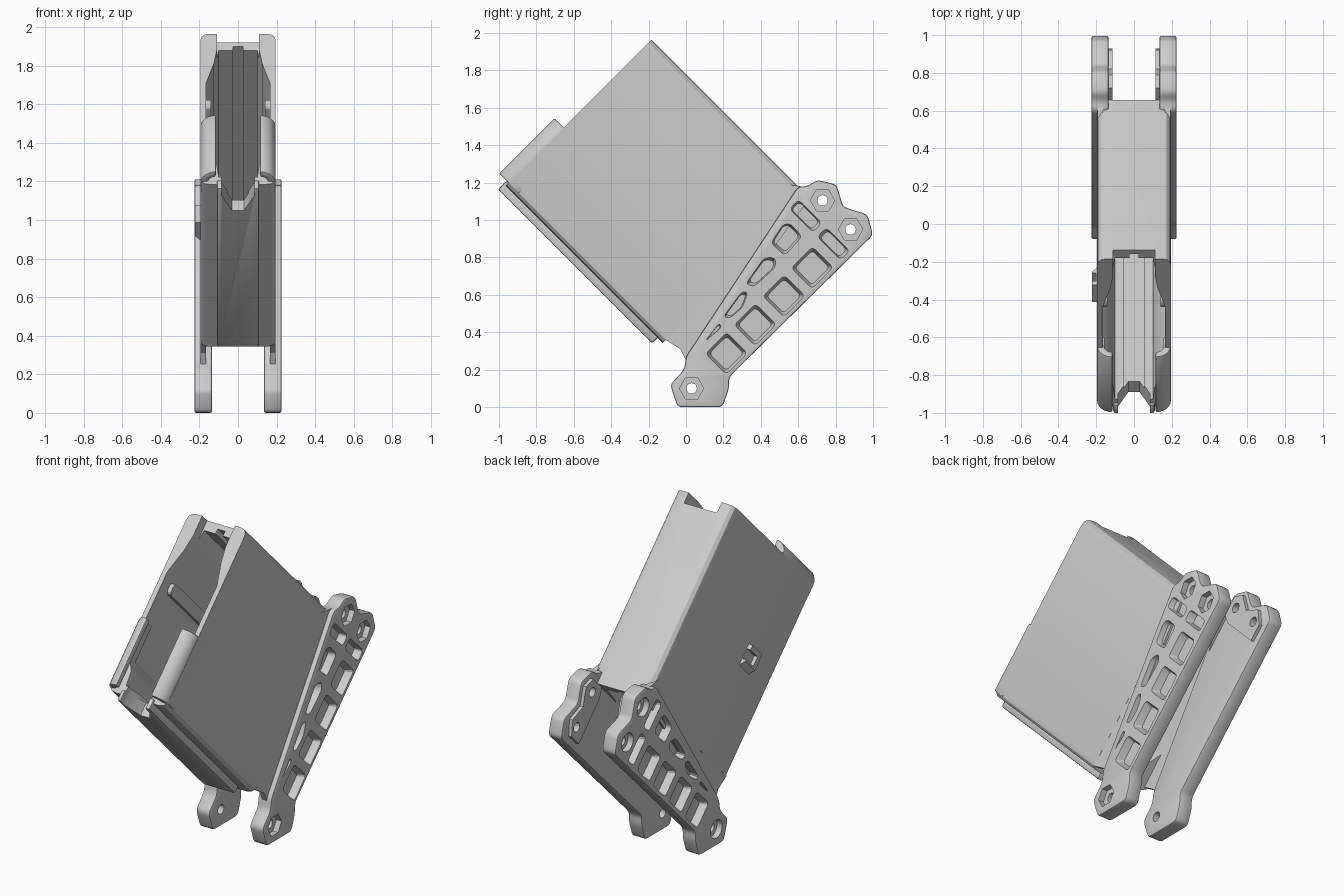
import bpy, bmesh, math
from mathutils import Vector

if "Cube" in bpy.data.objects:
    bpy.data.objects.remove(bpy.data.objects["Cube"])

grey = bpy.data.materials.new("plain_grey")
grey.use_nodes = True
grey.diffuse_color = (0.6, 0.6, 0.6, 1)
grey.node_tree.nodes["Principled BSDF"].inputs["Base Color"].default_value = (0.6, 0.6, 0.6, 1)
A = math.sqrt(0.5)
parts = []


# The body leans 45 degrees: u runs down its length, v across its depth
def tilt(x, u, v):
    return Vector((x, (u + v) * A, (v - u) * A))


def along_u(p, q, h):      # profile in (x, v)
    return tilt(p, h, q)


def along_v(p, q, h):      # profile in (x, u)
    return tilt(p, q, h)


def across(p, q, h):       # profile in (u, v)
    return tilt(h, p, q)


def upright(p, q, h):      # profile in (y, z)
    return Vector((h, p, q))


def prism(name, pts, lo, hi, place, taper=1.0):
    """Extrude a profile from lo to hi, scaling the lo end by taper."""
    bm = bmesh.new()
    cp = sum(p for p, q in pts) / len(pts)
    cq = sum(q for p, q in pts) / len(pts)
    a = [bm.verts.new(place(cp + (p - cp) * taper, cq + (q - cq) * taper, lo)) for p, q in pts]
    b = [bm.verts.new(place(p, q, hi)) for p, q in pts]
    bm.faces.new(a)
    bm.faces.new(b)
    for i in range(len(pts)):
        j = (i + 1) % len(pts)
        bm.faces.new((a[i], a[j], b[j], b[i]))
    bmesh.ops.recalc_face_normals(bm, faces=bm.faces)
    mesh = bpy.data.meshes.new(name)
    bm.to_mesh(mesh)
    bm.free()
    mesh.materials.append(grey)
    ob = bpy.data.objects.new(name, mesh)
    bpy.context.collection.objects.link(ob)
    return ob


def part(*args):
    ob = prism(*args)
    parts.append(ob)
    return ob


def apply(ob, mod):
    bpy.context.view_layer.objects.active = ob
    bpy.ops.object.modifier_apply(modifier=mod.name)


def bevel(ob, width, segments=2):
    mod = ob.modifiers.new("bevel", 'BEVEL')
    mod.width, mod.segments = width, segments
    mod.limit_method, mod.angle_limit = 'ANGLE', math.radians(35)
    apply(ob, mod)


def cut(ob, *args):
    tool = prism("cutter", *args)
    tool.hide_render = True
    mod = ob.modifiers.new("cut", 'BOOLEAN')
    mod.operation, mod.solver, mod.object = 'DIFFERENCE', 'EXACT', tool
    apply(ob, mod)
    bpy.data.objects.remove(tool)


def box(p0, p1, q0, q1):
    return [(p0, q0), (p1, q0), (p1, q1), (p0, q1)]


def arc(cx, cy, r, a0, a1, n=6):
    angles = [math.radians(a0 + (a1 - a0) * i / n) for i in range(n + 1)]
    return [(cx + r * math.cos(t), cy + r * math.sin(t)) for t in angles]


def ring(cx, cy, r, n):
    return [(cx + r * math.cos(math.tau * i / n), cy + r * math.sin(math.tau * i / n)) for i in range(n)]


def rounded(pts, r):
    """Trim each corner of a profile with a small curve."""
    out = []
    for i, p in enumerate(pts):
        p, a, b = Vector(p), Vector(pts[i - 1]), Vector(pts[(i + 1) % len(pts)])
        s = p + (a - p).normalized() * min(r, (a - p).length * 0.45)
        e = p + (b - p).normalized() * min(r, (b - p).length * 0.45)
        for t in (0, 0.33, 0.67, 1):
            out.append(tuple(s * (1 - t) ** 2 + p * 2 * t * (1 - t) + e * t * t))
    return out


def mirrored(half):
    return half + [(-x, y) for x, y in reversed(half)]


# Hollow sleeve, open at both ends
body = part("body_sleeve", rounded(box(-0.195, 0.195, 0.155, 1.259), 0.05), -1.52, -0.33, along_u)
cavity = mirrored([(0.055, 0.19), (0.055, 0.21), (0.1, 0.21), (0.11, 0.3), (0.165, 0.38),
                   (0.165, 0.9), (0.125, 1.04), (0.1, 1.2), (0.025, 1.2), (0.025, 1.23)])
cut(body, cavity, -1.7, 0, along_u)
# Notches in the rear and front walls of the mouth
cut(body, box(-0.11, 0.11, -1.7, -1.455), 1.1, 1.4, along_v)
mouth = mirrored([(0.085, -1.7), (0.085, -1.48), (0.03, -1.37)])
cut(body, mouth, 0, 0.3, along_v)

# Rail along the front wall
rail = part("front_rail", box(-0.11, 0.11, -1.534, -0.368), 0.112, 0.18, along_v)
bevel(rail, 0.012)
cut(rail, mouth, 0, 0.3, along_v)

for s, side in ((1, "left"), (-1, "right")):
    # Curled lip over the mouth
    curl = arc(0.115, -1.51, 0.08, 0, -90) + arc(0.115, -1.51, 0.04, -90, 0)
    curl = [(0.195, -1.44)] + curl + [(0.155, -1.44)]
    lip = part(side + "_mouth_lip", [(s * x, u) for x, u in curl], 0.177, 0.595, along_v)
    bevel(lip, 0.008)

    # Guide rib inside the sleeve
    rib = part(side + "_guide_rib", rounded(box(-1.44, -0.6, 0.8, 0.87), 0.03), s * 0.14, s * 0.18, across)

    # Web joining the sleeve to the mounting plate
    part(side + "_web", [(-0.11, 0.36), (-0.03, 0.31), (0, 0.25), (0.1, 0.35), (0.65, 1.1),
                         (0.62, 1.18), (0.45, 1.2), (-0.05, 0.5)], s * 0.165, s * 0.1945, upright)

    # Mounting plate
    outline = [(0.6, 1.18), (0.65, 1.18), (0.7, 1.215), (0.805, 1.19), (0.84, 1.07), (0.97, 1.03),
               (1.0, 0.92), (0.23, 0.16), (0.23, 0.1), (0.195, 0.0), (-0.045, 0.0), (-0.085, 0.12),
               (-0.01, 0.2), (0.0, 0.27)]
    plate = part(side + "_mounting_plate", rounded(outline, 0.025), s * 0.135, s * 0.225, upright)
    bevel(plate, 0.009)

    # Inner thickening near the upper bolts
    boss = part(side + "_bolt_boss", [(0.64, 1.1), (0.72, 1.18), (0.79, 1.16), (0.82, 1.05), (0.92, 1.01),
                                      (0.93, 0.91), (0.86, 0.84), (0.66, 1.04)], s * 0.115, s * 0.14, upright)

    # Lightening pockets
    pockets = [box(-0.13, 0.03, c - 0.082, c + 0.082) for c in (0.356, 0.573, 0.79, 1.004)]
    pockets += [box(u, u + 0.18, 1.14, 1.21) for u in (-0.15, -0.36)]
    pockets += [
        [(-0.3, 0.94), (-0.325, 1.06), (-0.297, 1.09), (-0.205, 1.085), (-0.198, 0.945)],
        [(-0.24, 0.69), (-0.27, 0.863), (-0.226, 0.905), (-0.19, 0.87), (-0.198, 0.71)],
        [(-0.2, 0.48), (-0.226, 0.65), (-0.2, 0.67), (-0.163, 0.59), (-0.17, 0.5)],
        [(-0.177, 0.318), (-0.192, 0.445), (-0.167, 0.438)]]
    for pocket in pockets:
        cut(plate, rounded(pocket, 0.025), s * 0.18, s * 0.23, across, 0.8)

    # Bolt holes: hexagonal seats on one side, round seats on the other
    for y, z in ((0.73, 1.105), (0.88, 0.95), (0.03, 0.1)):
        cut(plate, ring(y, z, 0.065 if s > 0 else 0.055, 6 if s > 0 else 24), s * 0.19, s * 0.24, upright)
        cut(plate, ring(y, z, 0.028, 20), s * 0.1, s * 0.24, upright)
        if z > 0.5:
            cut(boss, ring(y, z, 0.028, 20), s * 0.1, s * 0.24, upright)

# Raised catch on one side wall
catch = part("side_catch", [(-0.18, -0.99), (-0.222, -0.99), (-0.222, -0.89), (-0.195, -0.86), (-0.18, -0.86)],
             0.405, 0.535, along_v)
cut(catch, box(-0.96, -0.9, 0.44, 0.57), -0.3, -0.2, across)

# Smooth the curves, keep the edges crisp
bpy.ops.object.select_all(action='DESELECT')
for ob in parts:
    ob.select_set(True)
bpy.context.view_layer.objects.active = body
bpy.ops.object.shade_smooth_by_angle(angle=math.radians(30))
